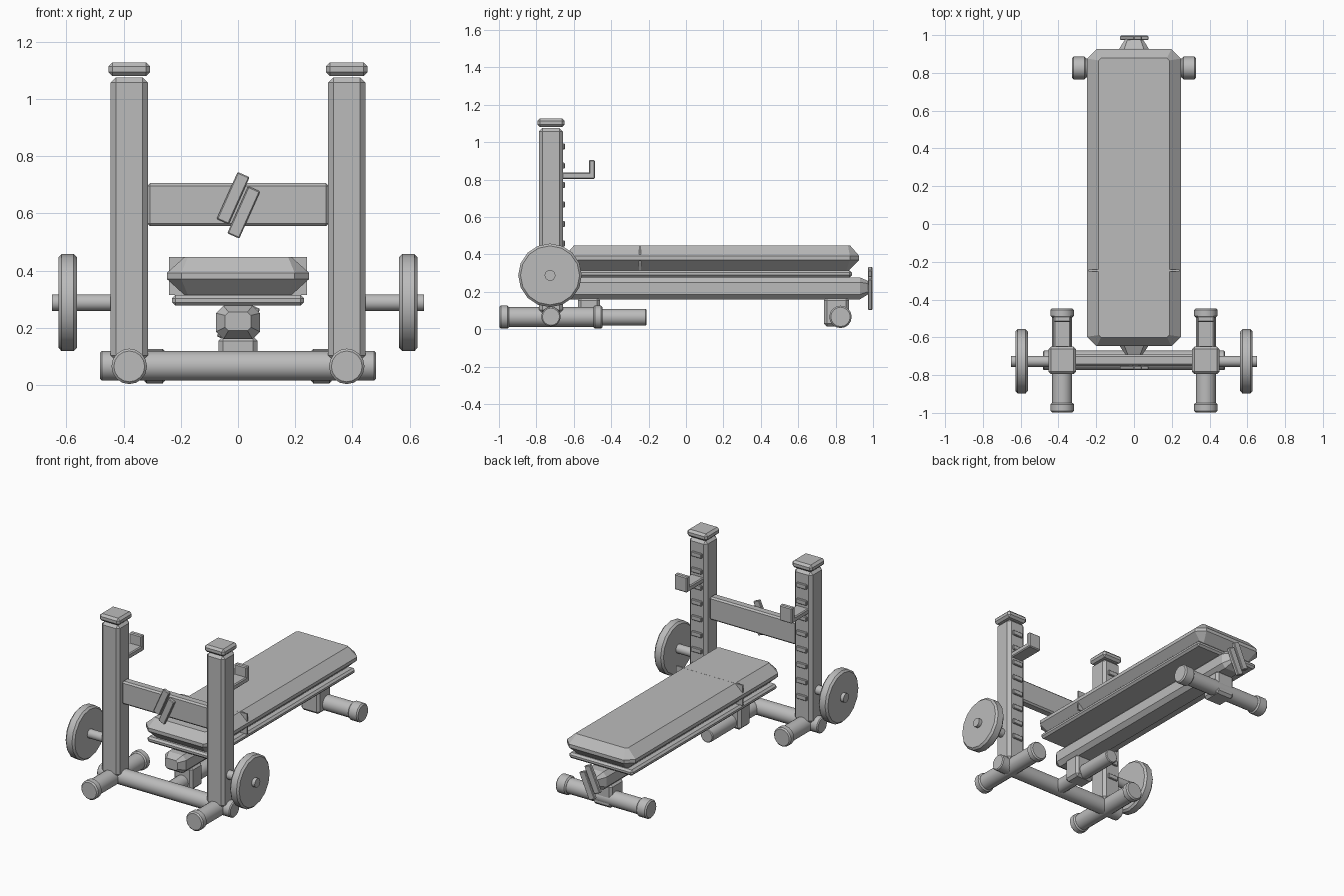
import bpy, bmesh, math
from mathutils import Matrix, Vector

if "Cube" in bpy.data.objects:
    bpy.data.objects.remove(bpy.data.objects["Cube"])

grey = bpy.data.materials.new("grey")
grey.diffuse_color = (0.5, 0.5, 0.5, 1)
grey.use_nodes = True
grey.node_tree.nodes["Principled BSDF"].inputs["Base Color"].default_value = grey.diffuse_color


def finish(name, bm, bevel=0.0, smooth=False):
    bmesh.ops.recalc_face_normals(bm, faces=bm.faces)
    me = bpy.data.meshes.new(name)
    bm.to_mesh(me)
    bm.free()
    me.materials.append(grey)
    ob = bpy.data.objects.new(name, me)
    bpy.context.collection.objects.link(ob)
    if bevel:
        mod = ob.modifiers.new("bevel", 'BEVEL')
        mod.width, mod.segments = bevel, 1
        mod.limit_method = 'ANGLE'
        mod.angle_limit = math.radians(40)
    if smooth:
        bpy.ops.object.select_all(action='DESELECT')
        ob.select_set(True)
        bpy.context.view_layer.objects.active = ob
        bpy.ops.object.shade_smooth_by_angle(angle=math.radians(35))
    return ob


def box(name, x, y, z, bevel=0.0, tilt=0.0):
    """Box from (min, max) ranges, optionally tilted about y."""
    bm = bmesh.new()
    c = Vector([(r[0] + r[1]) / 2 for r in (x, y, z)])
    s = [r[1] - r[0] for r in (x, y, z)]
    m = Matrix.Translation(c) @ Matrix.Rotation(tilt, 4, 'Y') @ Matrix.Diagonal((*s, 1))
    bmesh.ops.create_cube(bm, size=1, matrix=m)
    return finish(name, bm, bevel)


def tube(name, axis, a, b, centre, r, bevel=0.0, sides=16):
    """Cylinder from a to b along x or y; centre gives the other two coordinates."""
    bm = bmesh.new()
    mid = (a + b) / 2
    if axis == 'X':
        loc, rot = (mid, *centre), Matrix.Rotation(math.pi / 2, 4, 'Y')
    else:
        loc, rot = (centre[0], mid, centre[1]), Matrix.Rotation(math.pi / 2, 4, 'X')
    bmesh.ops.create_cone(bm, cap_ends=True, segments=sides, radius1=r, radius2=r,
                          depth=abs(b - a), matrix=Matrix.Translation(loc) @ rot)
    return finish(name, bm, bevel, True)


def loft(name, rings):
    """Skin a list of equal-length point rings and cap both ends."""
    bm = bmesh.new()
    vs = [[bm.verts.new(p) for p in ring] for ring in rings]
    n = len(vs[0])
    for lo, hi in zip(vs, vs[1:]):
        for i in range(n):
            bm.faces.new((lo[i], lo[(i + 1) % n], hi[(i + 1) % n], hi[i]))
    bm.faces.new(vs[0])
    bm.faces.new(vs[-1])
    return finish(name, bm)


def cut_rect(hx, y0, y1, c, z):
    """Rectangle outline with chamfered corners, at height z."""
    return [(-hx + c, y0, z), (hx - c, y0, z), (hx, y0 + c, z), (hx, y1 - c, z),
            (hx - c, y1, z), (-hx + c, y1, z), (-hx, y1 - c, z), (-hx, y0 + c, z)]


def cut_section(hx, z0, z1, c, y):
    """Chamfered beam cross-section at depth y."""
    return [(px, y, pz) for px, pz, _ in cut_rect(hx, z0, z1, c, 0)]


def slanted_plates(y0, y1, zc):
    """Pair of offset slanted plates."""
    for i, (x, dz) in enumerate(((-0.017, 0.024), (0.02, -0.026))):
        box(f"slanted_plate_{i}", (x - 0.023, x + 0.023), (y0, y1),
            (zc + dz - 0.09, zc + dz + 0.09), 0.004, math.radians(24))


YU = -0.722  # depth of the rack

for side, s in (("left", -1), ("right", 1)):
    x = 0.38 * s
    # upright post and cap
    box(f"{side}_upright", (x - 0.065, x + 0.065), (YU - 0.064, YU + 0.064), (0.085, 1.075), 0.018)
    box(f"{side}_upright_cap", (x - 0.073, x + 0.073), (YU - 0.073, YU + 0.073), (1.08, 1.127), 0.014)
    # height stops on the back of the post
    for i in range(8):
        z = 0.978 - 0.104 * i
        box(f"{side}_stop_{i}", (x - 0.037, x + 0.037), (-0.67, -0.647), (z - 0.016, z + 0.016), 0.004)
    # bar hook
    box(f"{side}_hook_arm", (x - 0.045, x + 0.045), (-0.67, -0.487), (0.803, 0.838), 0.006)
    box(f"{side}_hook_lip", (x - 0.045, x + 0.045), (-0.519, -0.487), (0.81, 0.905), 0.006)
    # floor tube with end caps
    tube(f"{side}_foot", 'Y', -0.98, -0.46, (x, 0.065), 0.053)
    tube(f"{side}_foot_front_cap", 'Y', -0.997, -0.947, (x, 0.065), 0.062, 0.008)
    tube(f"{side}_foot_back_cap", 'Y', -0.495, -0.447, (x, 0.065), 0.062, 0.008)
    # weight storage
    tube(f"{side}_weight_peg", 'X', 0.43 * s, 0.65 * s, (-0.727, 0.288), 0.029)
    tube(f"{side}_weight_disc", 'X', 0.562 * s, 0.628 * s, (-0.727, 0.288), 0.17, 0.012)
    # rear foot cap
    tube(f"{side}_rear_cap", 'X', 0.255 * s, 0.327 * s, (0.826, 0.066), 0.06, 0.008)

# rack cross members
tube("lower_cross_tube", 'X', -0.482, 0.482, (-0.722, 0.067), 0.052, 0.006)
box("upper_cross_beam", (-0.317, 0.317), (-0.752, -0.692), (0.555, 0.705), 0.01)
slanted_plates(-0.772, -0.75, 0.629)

# centre floor tube, front post, rear foot and bracket
tube("centre_floor_tube", 'Y', -0.722, -0.212, (0, 0.064), 0.045, 0.005)
box("front_post", (-0.068, 0.068), (-0.577, -0.46), (0.018, 0.17), 0.016)
tube("rear_foot", 'X', -0.31, 0.31, (0.826, 0.066), 0.05)
box("rear_bracket", (-0.068, 0.068), (0.737, 0.872), (0.015, 0.17), 0.016)

# spine beam with tapered ends
loft("spine_beam", [cut_section(0.045, 0.19, 0.255, 0.012, -0.69),
                    cut_section(0.077, 0.16, 0.277, 0.026, -0.645),
                    cut_section(0.077, 0.16, 0.277, 0.026, 0.93),
                    cut_section(0.045, 0.19, 0.255, 0.012, 0.98)])
slanted_plates(0.973, 0.997, 0.219)

# pad support board
box("support_board", (-0.231, 0.231), (-0.615, 0.887), (0.277, 0.314), 0.012)

# pad with sloped edges, and its seam strip
loft("pad", [cut_rect(0.187, -0.59, 0.87, 0.012, 0.314),
             cut_rect(0.248, -0.647, 0.926, 0.05, 0.37),
             cut_rect(0.248, -0.647, 0.926, 0.05, 0.392),
             cut_rect(0.187, -0.6, 0.878, 0.012, 0.447)])
box("pad_seam", (-0.241, 0.241), (-0.251, -0.24), (0.315, 0.4475))
